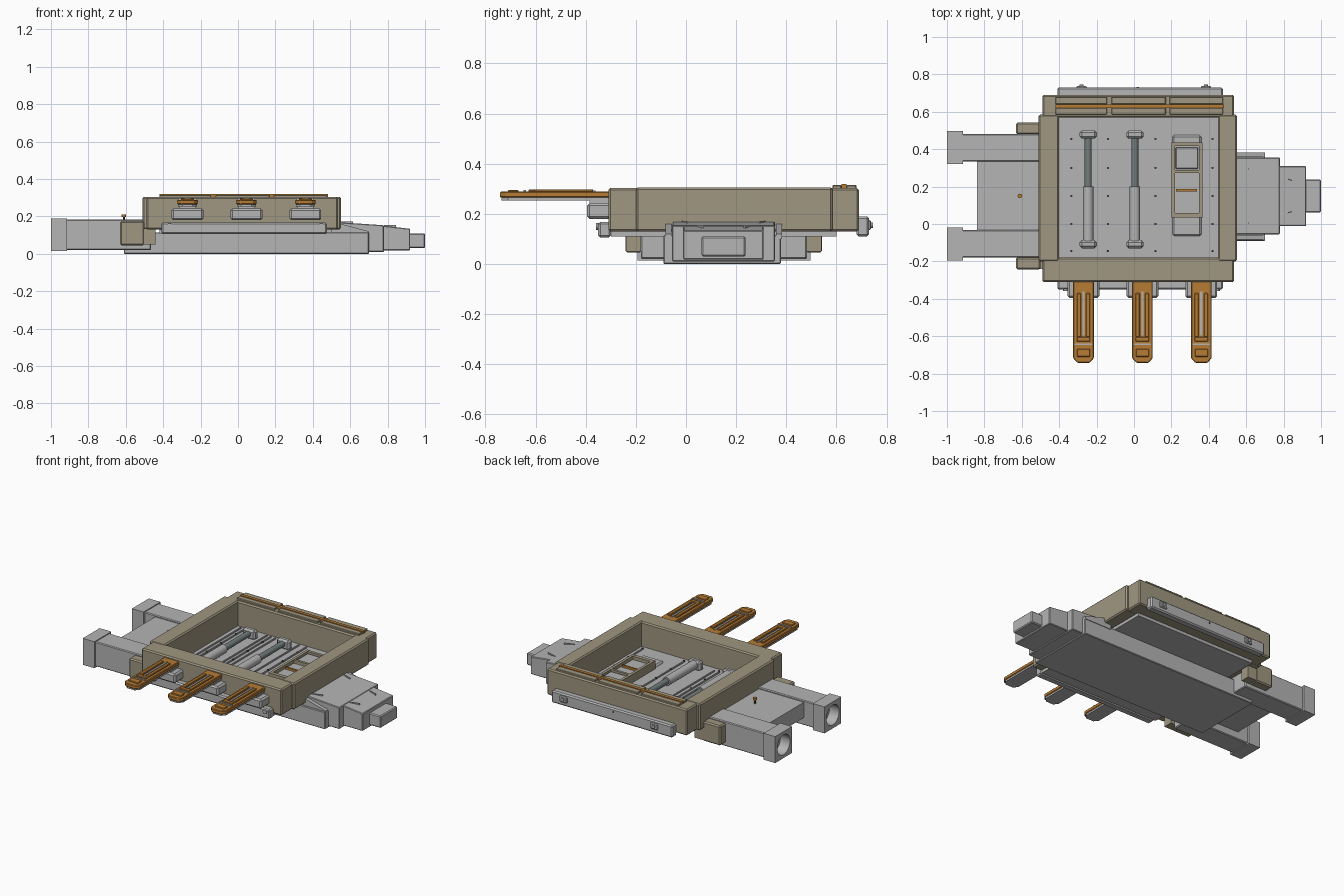
import bpy, bmesh, math
from mathutils import Matrix


def material(name, rgb):
    m = bpy.data.materials.new(name)
    m.diffuse_color = (*rgb, 1)
    return m


GREY = material("light grey", (0.46, 0.46, 0.46))
TAN = material("khaki", (0.35, 0.31, 0.22))
ORANGE = material("amber", (0.47, 0.20, 0.035))
STEEL = material("dark steel", (0.17, 0.20, 0.20))
DARK = material("dark grey", (0.06, 0.06, 0.06))


def finish(name, bm, mat, bevel=0.0):
    bmesh.ops.recalc_face_normals(bm, faces=bm.faces)
    me = bpy.data.meshes.new(name)
    bm.to_mesh(me)
    bm.free()
    me.materials.append(mat)
    ob = bpy.data.objects.new(name, me)
    bpy.context.collection.objects.link(ob)
    if bevel:
        mod = ob.modifiers.new("bevel", "BEVEL")
        mod.width, mod.segments = bevel, 1
        mod.limit_method = "ANGLE"
    return ob


def box(name, x, y, z, mat, bevel=0.0):
    bm = bmesh.new()
    bmesh.ops.create_cube(bm, size=1)
    for v in bm.verts:
        v.co = [(r[0] + r[1]) / 2 + c * (r[1] - r[0]) for c, r in zip(v.co, (x, y, z))]
    return finish(name, bm, mat, bevel)


def prism(name, pts, lo, hi, axis, mat, bevel=0.0):
    """Extrude an outline: axis 'y' takes (x, z) points, axis 'z' takes (x, y)."""
    bm = bmesh.new()
    place = (lambda p, d: (p[0], d, p[1])) if axis == "y" else (lambda p, d: (p[0], p[1], d))
    a = [bm.verts.new(place(p, lo)) for p in pts]
    b = [bm.verts.new(place(p, hi)) for p in pts]
    bm.faces.new(a)
    bm.faces.new(b[::-1])
    for i in range(len(pts)):
        j = (i + 1) % len(pts)
        bm.faces.new((a[i], a[j], b[j], b[i]))
    return finish(name, bm, mat, bevel)


def cylinder(name, centre, radius, length, axis, mat, sides=20):
    bm = bmesh.new()
    rot = {"x": Matrix.Rotation(math.pi / 2, 4, "Y"),
           "y": Matrix.Rotation(math.pi / 2, 4, "X"), "z": Matrix()}[axis]
    bmesh.ops.create_cone(bm, cap_ends=True, segments=sides, radius1=radius, radius2=radius,
                          depth=length, matrix=Matrix.Translation(centre) @ rot)
    for f in bm.faces:
        f.smooth = len(f.verts) == 4
    return finish(name, bm, mat)


def cut(ob, cutter):
    mod = ob.modifiers.new("cut", "BOOLEAN")
    mod.operation, mod.solver, mod.object = "DIFFERENCE", "EXACT", cutter
    cutter.hide_render = True
    cutter.hide_set(True)


# Khaki tray walls
box("front_wall", (-0.49, 0.535), (-0.31, -0.18), (0.13, 0.303), TAN, 0.008)
box("back_wall", (-0.49, 0.535), (0.57, 0.69), (0.13, 0.303), TAN, 0.008)
box("left_wall", (-0.51, -0.40), (-0.20, 0.585), (0.13, 0.305), TAN, 0.008)
box("right_wall", (0.45, 0.55), (-0.20, 0.585), (0.13, 0.305), TAN, 0.008)

# Strip along the back wall
for x0, x1 in ((-0.42, -0.145), (-0.12, 0.17), (0.19, 0.475)):
    for y0, y1 in ((0.585, 0.62), (0.64, 0.68)):
        box("back_wall_plate", (x0, x1), (y0, y1), (0.30, 0.315), TAN, 0.003)
box("back_wall_strip", (-0.42, 0.48), (0.62, 0.64), (0.30, 0.319), ORANGE)

# Floor, base and outer rails
box("floor", (-0.42, 0.47), (-0.30, 0.60), (0.11, 0.14), GREY)
box("base", (-0.61, 0.70), (-0.09, 0.378), (0.0, 0.115), GREY, 0.004)
box("front_rail", (-0.41, 0.475), (-0.35, -0.30), (0.105, 0.168), GREY, 0.008)
box("back_rail", (-0.41, 0.475), (0.68, 0.73), (0.11, 0.19), GREY, 0.008)
for x in (-0.28, 0.385):
    box("back_rail_clip", (x - 0.028, x + 0.028), (0.72, 0.738), (0.135, 0.175), GREY, 0.005)
    cylinder("back_rail_bolt", (x, 0.737, 0.155), 0.011, 0.016, "y", GREY, 12)
cylinder("rail_screw", (0.02, 0.728, 0.168), 0.006, 0.008, "y", DARK, 10)
for x in (-0.365, 0.445):
    cylinder("front_rail_bolt", (x, -0.352, 0.15), 0.014, 0.012, "y", GREY, 12)

# Floor ribs and screws
for x in (-0.365, -0.335, -0.175, -0.145, -0.11, 0.06, 0.115, 0.42):
    box("floor_rib", (x - 0.004, x + 0.004), (-0.14, 0.55), (0.135, 0.148), GREY)
for x in (-0.335, -0.14, 0.115, 0.42):
    for y in (-0.145, 0.0, 0.15, 0.30, 0.455):
        cylinder("floor_screw", (x, y, 0.147), 0.006, 0.008, "z", DARK, 8)

# Two actuators lying on the floor
for x in (-0.245, 0.005):
    for y in (-0.108, 0.478):
        box("actuator_end", (x - 0.046, x + 0.046), (y - 0.022, y + 0.022), (0.135, 0.20), GREY, 0.012)
    cylinder("actuator_tube", (x, 0.055, 0.172), 0.028, 0.29, "y", GREY)
    cylinder("actuator_rod", (x, 0.33, 0.172), 0.019, 0.27, "y", STEEL)

# Framed control panel on the floor
box("panel_base", (0.205, 0.36), (-0.065, 0.475), (0.135, 0.155), GREY, 0.01)
box("panel_bed", (0.21, 0.355), (0.045, 0.43), (0.14, 0.172), GREY)
for x0, x1 in ((0.20, 0.218), (0.347, 0.365)):
    box("panel_side", (x0, x1), (0.035, 0.437), (0.14, 0.195), TAN)
for y0, y1 in ((0.035, 0.06), (0.272, 0.288), (0.417, 0.437)):
    box("panel_bar", (0.20, 0.365), (y0, y1), (0.14, 0.194), TAN)
box("panel_screen", (0.222, 0.343), (0.295, 0.41), (0.165, 0.186), GREY, 0.004)
box("panel_lever", (0.225, 0.338), (0.174, 0.186), (0.165, 0.186), ORANGE)

# Three fingers reaching forward
for x in (-0.27, 0.045, 0.36):
    box("finger_mount", (x - 0.085, x + 0.085), (-0.395, -0.30), (0.18, 0.243), GREY, 0.01)
    box("finger_neck", (x - 0.045, x + 0.045), (-0.385, -0.30), (0.235, 0.265), GREY)

    def outline(w, tip):
        return [(x - w, -0.30), (x + w, -0.30), (x + w, tip + 0.025), (x + w - 0.022, tip),
                (x - w + 0.022, tip), (x - w, tip + 0.025)]
    prism("finger_sole", outline(0.05, -0.735), 0.254, 0.268, "z", GREY)
    prism("finger", outline(0.055, -0.742), 0.265, 0.289, "z", ORANGE, 0.004)
    for s in (-1, 1):
        a, b = sorted((x + s * 0.014, x + s * 0.036))
        box("finger_ridge", (a, b), (-0.605, -0.37), (0.285, 0.298), ORANGE, 0.003)
    box("finger_slot", (x - 0.006, x + 0.006), (-0.595, -0.36), (0.285, 0.293), GREY)
    box("finger_ridge_front", (x - 0.036, x + 0.036), (-0.628, -0.603), (0.285, 0.297), ORANGE, 0.003)
    box("finger_crossbar", (x - 0.047, x + 0.047), (-0.648, -0.638), (0.28, 0.295), GREY)
    box("finger_tip_pad", (x - 0.035, x + 0.035), (-0.71, -0.668), (0.285, 0.296), ORANGE, 0.003)

# Left arms with hollow ends, brackets and the plate between them
for y, by in ((-0.106, -0.21), (0.408, 0.51)):
    box("arm", (-0.93, -0.465), (y - 0.074, y + 0.074), (0.02, 0.183), GREY, 0.005)
    cap = box("arm_end", (-1.0, -0.915), (y - 0.088, y + 0.088), (0.014, 0.189), GREY)
    cut(cap, cylinder("arm_bore_cutter", (-0.99, y, 0.102), 0.066, 0.13, "x", GREY, 24))
    box("arm_bracket", (-0.63, -0.50), (by - 0.032, by + 0.032), (0.045, 0.175), TAN, 0.008)
    box("arm_bracket_tail", (-0.51, -0.44), (by - 0.03, by + 0.03), (0.05, 0.135), TAN)
box("arm_bridge", (-0.84, -0.46), (-0.04, 0.34), (0.07, 0.172), GREY)
cylinder("bridge_pin", (-0.61, 0.15, 0.186), 0.005, 0.03, "z", DARK, 10)
cylinder("bridge_knob", (-0.61, 0.15, 0.204), 0.012, 0.014, "z", ORANGE, 12)

# Stepped nose on the right
prism("nose_large", [(0.45, 0.01), (0.78, 0.01), (0.78, 0.153), (0.55, 0.168), (0.45, 0.168)],
      -0.055, 0.355, "y", GREY, 0.004)
prism("nose_medium", [(0.7, 0.018), (0.92, 0.018), (0.92, 0.134), (0.78, 0.15), (0.7, 0.15)],
      -0.012, 0.31, "y", GREY, 0.004)
box("nose_tip", (0.9, 1.0), (0.062, 0.238), (0.03, 0.11), GREY, 0.006)
for s in (-1, 1):
    y = 0.15 + s * 0.22
    prism("nose_shoulder", [(0.5, 0.1), (0.7, 0.1), (0.7, 0.12), (0.55, 0.16), (0.5, 0.16)],
          y - 0.012, y + 0.012, "y", GREY)
    for x, off, z in ((0.58, 0.15, 0.164), (0.81, 0.088, 0.145)):
        fy = 0.15 + s * off
        prism("nose_fin", [(x - 0.03, fy + s * 0.012), (x + 0.035, fy - s * 0.008),
                           (x + 0.035, fy - s * 0.002), (x - 0.03, fy + s * 0.018)],
              z - 0.015, z + 0.008, "z", GREY)
